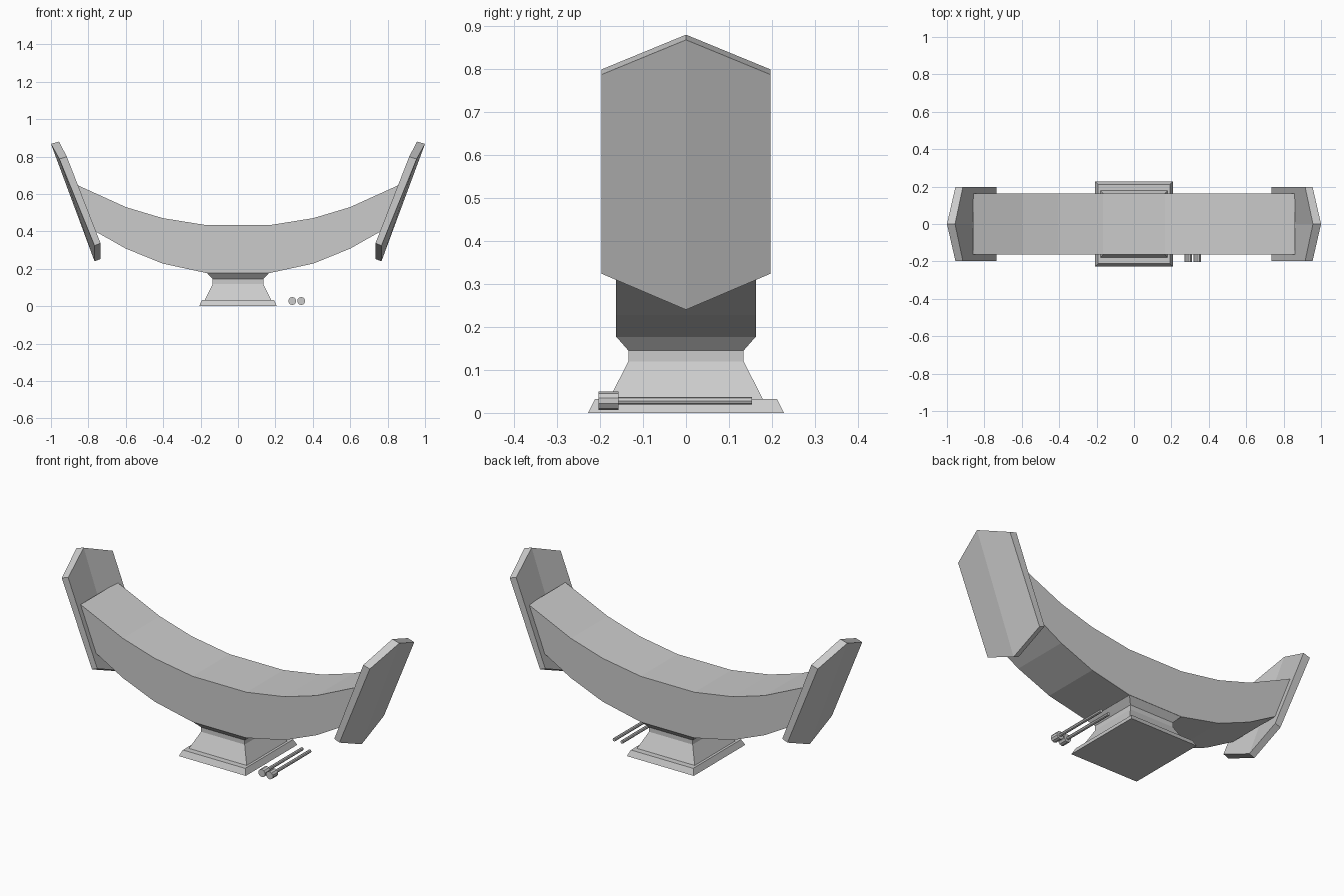
import bpy, bmesh, math
from mathutils import Matrix

if "Cube" in bpy.data.objects:
    bpy.data.objects.remove(bpy.data.objects["Cube"])


def finish(name, bm):
    bmesh.ops.recalc_face_normals(bm, faces=bm.faces)
    me = bpy.data.meshes.new(name)
    bm.to_mesh(me)
    bm.free()
    ob = bpy.data.objects.new(name, me)
    bpy.context.collection.objects.link(ob)
    return ob


def loft(name, rings):
    """Join closed rings of equal length and cap both ends."""
    bm = bmesh.new()
    vs = [[bm.verts.new(p) for p in r] for r in rings]
    n = len(rings[0])
    for a, b in zip(vs, vs[1:]):
        for i in range(n):
            j = (i + 1) % n
            bm.faces.new((a[i], a[j], b[j], b[i]))
    bm.faces.new(vs[0])
    bm.faces.new(vs[-1])
    return finish(name, bm)


def rect(hx, hy, z):
    return [(-hx, -hy, z), (hx, -hy, z), (hx, hy, z), (-hx, hy, z)]


# Curved body: cross-sections from (top x, top z, bottom x, bottom z)
W = 0.163
half = [(0.167, 0.433, 0.167, 0.177), (0.403, 0.471, 0.403, 0.228),
        (0.6, 0.53, 0.6, 0.308), (0.862, 0.649, 0.766, 0.402)]
stations = [(-a, b, -c, d) for a, b, c, d in reversed(half)] + half
loft("curved_body", [[(tx, -W, tz), (tx, W, tz), (bx, W, bz), (bx, -W, bz)]
                     for tx, tz, bx, bz in stations])

# Stepped pedestal
loft("pedestal_base", [rect(0.208, 0.228, 0), rect(0.193, 0.212, 0.032)])
loft("pedestal_column", [rect(0.18, 0.18, 0.03), rect(0.135, 0.134, 0.12),
                         rect(0.135, 0.134, 0.145), rect(0.166, 0.163, 0.178)])


# End plates: tilted hexagons folded along the middle
def end_plate(name, s):
    H = 0.197
    bm = bmesh.new()
    layers = []
    for side_top, mid_top, side_low, mid_low in (
            ((0.955, 0.787), (1.0, 0.868), (0.767, 0.324), (0.767, 0.24)),
            ((0.915, 0.799), (0.957, 0.88), (0.735, 0.337), (0.735, 0.252))):
        pts = [(mid_top, 0), (side_top, H), (side_low, H),
               (mid_low, 0), (side_low, -H), (side_top, -H)]
        layers.append([bm.verts.new((s * p[0], y, p[1])) for p, y in pts])
    a, b = layers
    for v in layers:
        bm.faces.new(v[0:4])
        bm.faces.new((v[3], v[4], v[5], v[0]))
    for i in range(6):
        j = (i + 1) % 6
        bm.faces.new((a[i], a[j], b[j], b[i]))
    finish(name, bm)


end_plate("right_end_plate", 1)
end_plate("left_end_plate", -1)


# Pair of sticks lying beside the pedestal
def rod(bm, x, y0, y1, r, n):
    m = Matrix.Translation((x, (y0 + y1) / 2, 0.028)) @ Matrix.Rotation(math.pi / 2, 4, 'X')
    bmesh.ops.create_cone(bm, cap_ends=True, segments=n, radius1=r, radius2=r,
                          depth=y1 - y0, matrix=m)


for i, x in enumerate((0.29, 0.338)):
    bm = bmesh.new()
    rod(bm, x, -0.204, -0.157, 0.0215, 10)
    rod(bm, x, -0.16, 0.154, 0.009, 8)
    finish(f"mallet_{i + 1}", bm)
